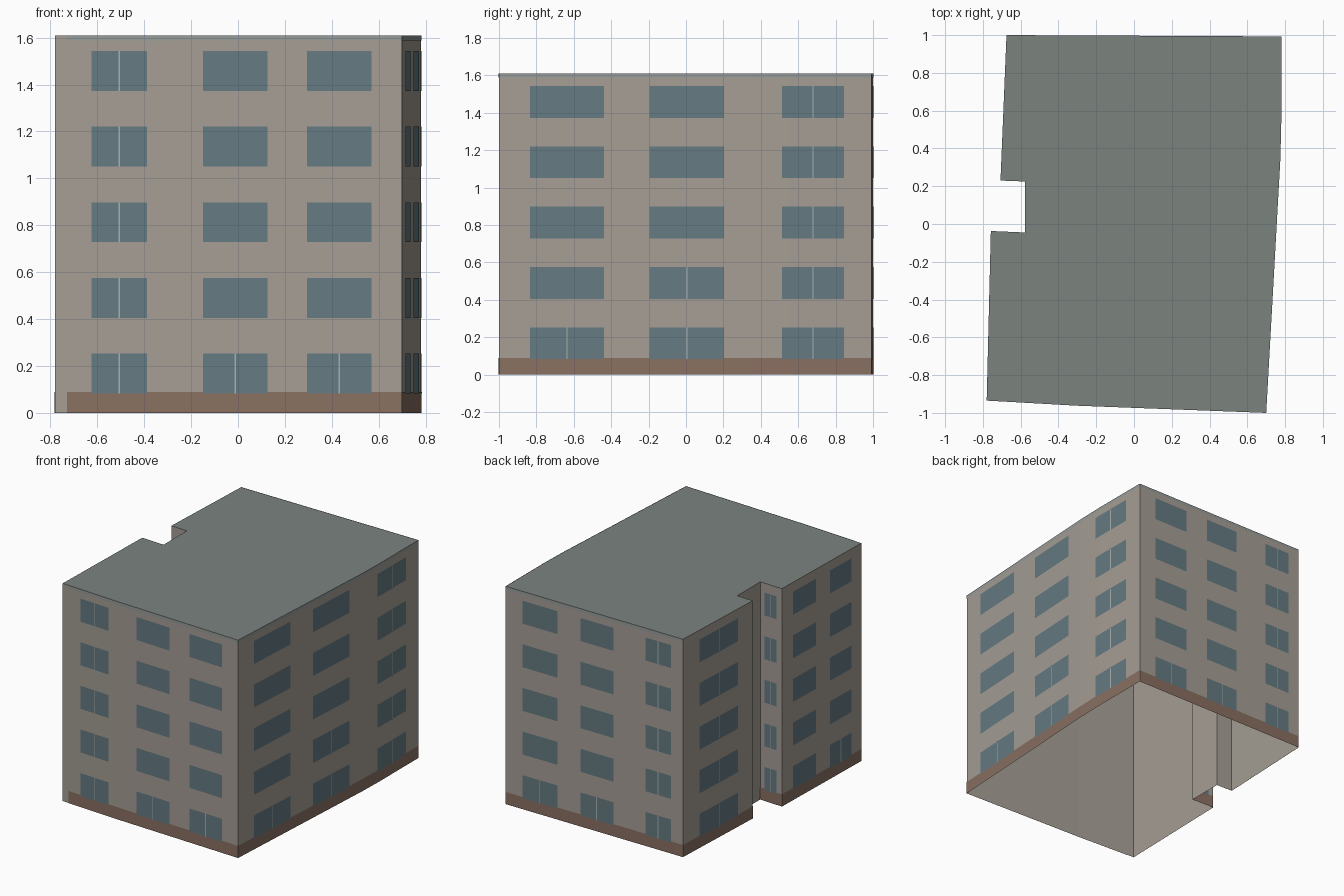
import bpy, bmesh
from mathutils import Vector

if "Cube" in bpy.data.objects:
    bpy.data.objects.remove(bpy.data.objects["Cube"])

H = 1.61
# Footprint corners, counter-clockwise from the front left
PTS = [(-.78, -.935), (-.3, -.962), (.70, -1), (.775, .345), (.78, .55), (.78, .993),
       (-.675, 1), (-.707, .23), (-.577, .225), (-.577, -.045), (-.758, -.037)]
N = len(PTS)


def material(name, hexcol):
    def lin(c):
        return c / 12.92 if c < .04 else ((c + .055) / 1.055) ** 2.4
    m = bpy.data.materials.new(name)
    m.diffuse_color = [lin(int(hexcol[i:i + 2], 16) / 255) for i in (0, 2, 4)] + [1]
    m.use_nodes = True
    m.node_tree.nodes["Principled BSDF"].inputs["Base Color"].default_value = m.diffuse_color
    return m


def finish(name, bm, mat):
    me = bpy.data.meshes.new(name)
    bm.to_mesh(me)
    bm.free()
    me.materials.append(mat)
    bpy.context.collection.objects.link(bpy.data.objects.new(name, me))


def panel(bm, edge, t0, t1, z0, z1, off=0.0):
    """Upright quad on a footprint edge, t running 0..1 along it."""
    a, b = Vector(PTS[edge]), Vector(PTS[(edge + 1) % N])
    d = b - a
    n = Vector((d.y, -d.x)).normalized() * off
    p, q = a + d * t0 + n, a + d * t1 + n
    bm.faces.new([bm.verts.new(c) for c in
                  ((*p, z0), (*q, z0), (*q, z1), (*p, z1))])


def along(edge, axis, v):
    a, b = PTS[edge][axis], PTS[(edge + 1) % N][axis]
    return (v - a) / (b - a)


wall_mat = material("render_wall", "a59e95")
roof_mat = material("roof_grey", "7b837f")
brick_mat = material("plinth_brown", "8a7062")
glass_mat = material("window_blue", "657b82")
bar_mat = material("bar_light", "a9b2af")
trim_mat = material("trim_grey", "969c9a")

# Walls: open sheet without a floor
bm = bmesh.new()
for e in range(N):
    panel(bm, e, 0, 1, 0, H)
bmesh.ops.remove_doubles(bm, verts=bm.verts, dist=1e-4)
finish("walls", bm, wall_mat)

# Flat roof
bm = bmesh.new()
bm.faces.new([bm.verts.new((x, y, H)) for x, y in PTS])
finish("roof", bm, roof_mat)

# Brown plinth and thin roof trim; the front ones stop short of the left corner
plinth, trim = bmesh.new(), bmesh.new()
for e in range(N):
    start = along(0, 0, -.73) if e == 0 else 0
    if e != 8:
        panel(plinth, e, start, 1, 0, .09, .002)
    if e < 6:
        panel(trim, e, start, 1, H - .022, H, .002)
finish("plinth", plinth, brick_mat)
finish("roof_trim", trim, trim_mat)

# Window columns: edge, axis measured, start, end, number of storeys with a centre bar
COLUMNS = [
    (0, 0, -.625, -.387, 5), (1, 0, -.15, .127, 1), (1, 0, .294, .57, 1),       # front
    (2, 1, -.834, -.438, 1), (2, 1, -.195, .203, 2),                           # right
    (5, 0, .64, .353, 1), (5, 0, .165, -.106, 1), (5, 0, -.369, -.582, 5),      # back
    (6, 1, .82, .397, 5), (9, 0, -.616, -.715, 5),                             # left, recess
    (10, 1, -.16, -.42, 0), (10, 1, -.575, -.82, 1),                           # left
]
glass, bars = bmesh.new(), bmesh.new()
for floor in range(5):
    z0 = .083 + floor * .3225
    z1 = z0 + .17
    for e, ax, s, f, barred in COLUMNS:
        t0, t1 = along(e, ax, s), along(e, ax, f)
        panel(glass, e, t0, t1, z0, z1, .004)
        if floor < barred:
            mid = (t0 + t1) / 2
            w = .0035 * (t1 - t0) / abs(f - s)
            panel(bars, e, mid - w, mid + w, z0, z1, .006)
    # right-hand rear column, which bends with the wall
    panel(glass, 3, along(3, 1, .513), 1, z0, z1, .004)
    panel(glass, 4, 0, along(4, 1, .845), z0, z1, .004)
    panel(bars, 4, along(4, 1, .6755), along(4, 1, .6825), z0, z1, .006)
finish("windows", glass, glass_mat)
finish("window_bars", bars, bar_mat)
